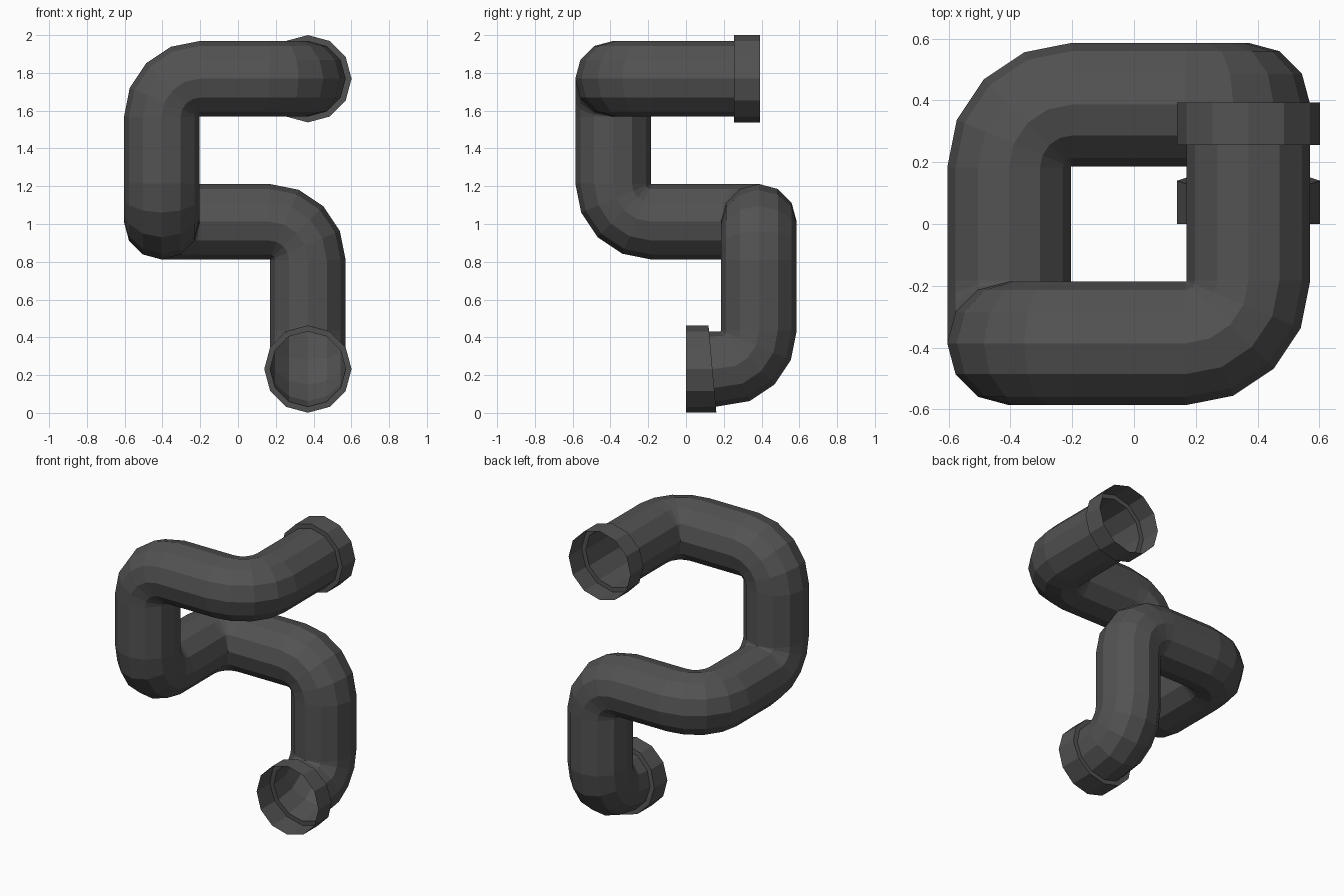
import bpy, bmesh, math
from mathutils import Vector

if "Cube" in bpy.data.objects:
    bpy.data.objects.remove(bpy.data.objects["Cube"])

SIDES, STEPS = 12, 4
R_PIPE, R_COLLAR, R_BEND = 0.2, 0.231, 0.203

dark = bpy.data.materials.new("dark_grey")
dark.diffuse_color = (0.085, 0.085, 0.085, 1)
dark.use_nodes = True
dark.node_tree.nodes["Principled BSDF"].inputs["Base Color"].default_value = dark.diffuse_color


def sweep(name, stations):
    """Open tube through (centre, tangent, radius) stations, frame carried along."""
    bm = bmesh.new()
    prev, t_prev, u = None, stations[0][1], Vector((1, 0, 0))
    for c, t, r in stations:
        u = t_prev.rotation_difference(t) @ u
        t_prev, v = t, t.cross(u)
        ring = []
        for j in range(SIDES):
            a = math.tau * j / SIDES
            ring.append(bm.verts.new(c + r * (math.cos(a) * u + math.sin(a) * v)))
        if prev:
            for j in range(SIDES):
                k = (j + 1) % SIDES
                bm.faces.new((prev[j], prev[k], ring[k], ring[j]))
        prev = ring
    me = bpy.data.meshes.new(name)
    bm.to_mesh(me)
    bm.free()
    me.materials.append(dark)
    ob = bpy.data.objects.new(name, me)
    bpy.context.collection.objects.link(ob)
    return ob


# Centreline corners, from the lower mouth to the upper mouth
path = [Vector(p) for p in (
    (0.37, 0.14, 0.232), (0.37, 0.386, 0.232), (0.37, 0.386, 1.012),
    (-0.404, 0.386, 1.012), (-0.404, -0.386, 1.012), (-0.404, -0.386, 1.769),
    (0.37, -0.386, 1.769), (0.37, 0.255, 1.769))]
Y = Vector((0, 1, 0))
tilt = Vector((0, 1, 0.09)).normalized()

# Pipe with a rounded elbow at each inner corner
stations = [(path[0], tilt, R_PIPE)]
for a, p, b in zip(path, path[1:], path[2:]):
    d0, d1 = (p - a).normalized(), (b - p).normalized()
    hub = p + R_BEND * (d1 - d0)
    for i in range(STEPS + 1):
        if len(stations) == 1 and i == 0:
            continue  # the tilted mouth already starts the first elbow
        s = math.pi / 2 * i / STEPS
        stations.append((hub + R_BEND * (d0 * math.sin(s) - d1 * math.cos(s)),
                         d0 * math.cos(s) + d1 * math.sin(s), R_PIPE))
stations.append((path[-1], Y, R_PIPE))
sweep("pipe", stations)

# Wider open collars, each with a step down to the pipe
sweep("lower_collar", [(Vector((0.37, 0, 0.232)), Y, R_COLLAR),
                       (path[0], tilt, R_COLLAR), (path[0], tilt, R_PIPE)])
sweep("upper_collar", [(path[-1], Y, R_PIPE), (path[-1], Y, R_COLLAR),
                       (Vector((0.37, 0.393, 1.769)), Y, R_COLLAR)])
